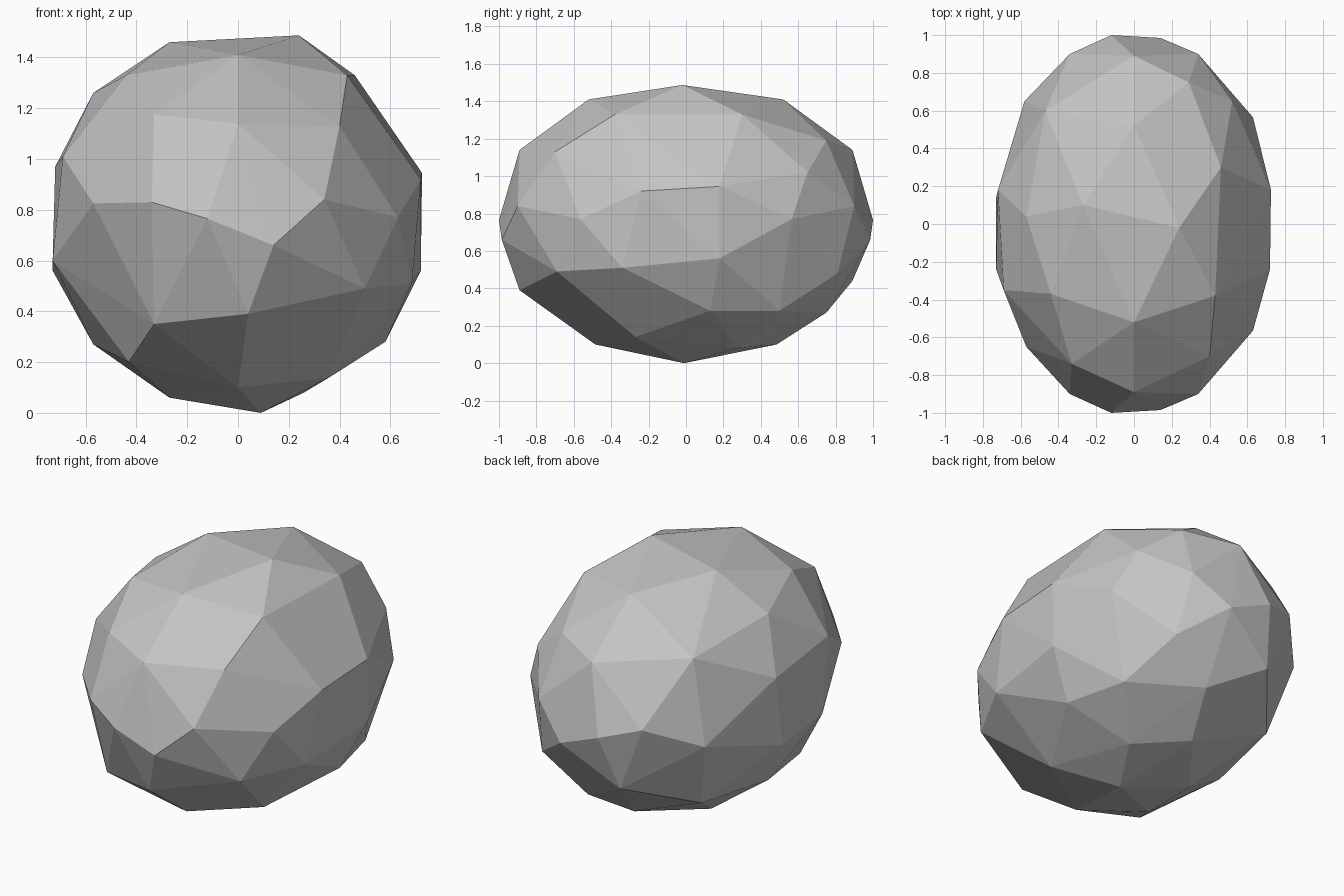
import bpy
import bmesh

# Corner points that repeat on the front and back of the stone
MIRRORED = [
    (0, .52, 1.41), (0, .89, 1.14), (-.12, 1, .765), (.14, .985, .66),
    (.34, .9, .84), (-.34, .9, .83), (.63, .565, .77), (0, .485, .10),
]

# Irregular chipped corners: upper half, then lower half
UPPER = [
    (.24, -.02, 1.487), (-.27, .10, 1.46), (.43, -.38, 1.33), (-.44, -.37, 1.33),
    (.46, .30, 1.33), (-.57, .04, 1.26), (.29, .75, 1.19), (-.47, .60, 1.18),
    (-.33, -.74, 1.175), (.40, -.70, 1.13), (.52, .65, 1.02), (-.69, -.35, 1.01),
    (-.72, .18, .97), (.725, .18, .945), (.72, -.24, .92), (-.57, -.65, .825),
]
LOWER = [
    (-.58, .65, .70), (-.73, -.24, .60), (-.73, .14, .56), (.72, .18, .56),
    (.685, -.34, .51), (.50, -.69, .49), (.38, .81, .48), (-.19, .89, .44),
    (.04, -.89, .39), (-.33, -.76, .35), (-.48, .54, .30), (.58, .13, .28),
    (.49, .50, .28), (-.57, .04, .27), (.12, .75, .27), (-.43, -.46, .20),
    (.36, -.27, .14), (.26, .27, .08), (-.27, -.20, .06), (-.27, .15, .06),
    (.09, -.01, 0),
]

# Stone body: a faceted hull wrapped round the corner points
bm = bmesh.new()
for x, y, z in MIRRORED:
    for side in (-1, 1):
        bm.verts.new((x, side * y, z))
for point in UPPER + LOWER:
    bm.verts.new(point)
bmesh.ops.convex_hull(bm, input=bm.verts[:])
loose = [v for v in bm.verts if not v.link_faces]
bmesh.ops.delete(bm, geom=loose, context='VERTS')
bmesh.ops.recalc_face_normals(bm, faces=bm.faces[:])

mesh = bpy.data.meshes.new("stone")
bm.to_mesh(mesh)
bm.free()

# Plain grey
grey = bpy.data.materials.new("stone grey")
grey.diffuse_color = (.55, .55, .55, 1)
mesh.materials.append(grey)

stone = bpy.data.objects.new("stone", mesh)
bpy.context.collection.objects.link(stone)
